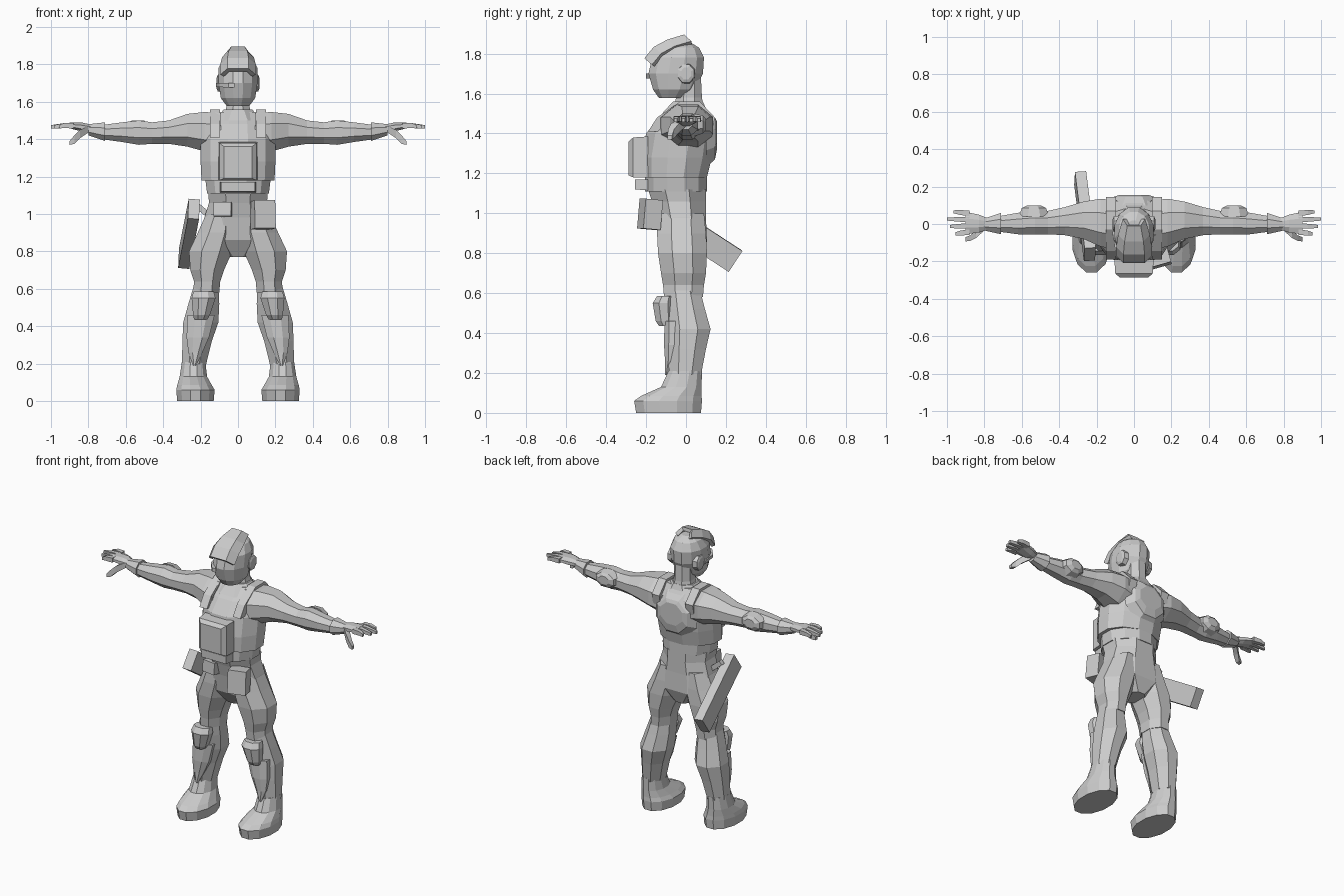
import bpy, bmesh
from math import cos, sin, pi, radians
from mathutils import Euler, Matrix, Vector


def make_object(name, bm, mirror=False):
    bmesh.ops.recalc_face_normals(bm, faces=bm.faces)
    me = bpy.data.meshes.new(name)
    bm.to_mesh(me)
    bm.free()
    ob = bpy.data.objects.new(name, me)
    bpy.context.collection.objects.link(ob)
    if mirror:
        ob.modifiers.new("Mirror", "MIRROR").use_axis[0] = True
    return ob


def loft(name, axis, rings, n=8, mirror=False):
    """Skin rings (t, a0, a1, b0, b1): position on axis, then extents on the other two axes."""
    bm = bmesh.new()
    loops = []
    k = 1 / cos(pi / n)
    for t, a0, a1, b0, b1 in rings:
        loop = []
        for i in range(n):
            ang = 2 * pi * (i + 0.5) / n
            a = (a0 + a1) / 2 + (a1 - a0) / 2 * k * cos(ang)
            b = (b0 + b1) / 2 + (b1 - b0) / 2 * k * sin(ang)
            co = {"x": (t, a, b), "y": (a, t, b), "z": (a, b, t)}[axis]
            loop.append(bm.verts.new(co))
        loops.append(loop)
    for lo, hi in zip(loops, loops[1:]):
        for i in range(n):
            j = (i + 1) % n
            bm.faces.new((lo[i], lo[j], hi[j], hi[i]))
    bm.faces.new(loops[0])
    bm.faces.new(loops[-1])
    return make_object(name, bm, mirror)


def sym(z, x, y0, y1):
    return (z, -x, x, y0, y1)


def box(name, centre, size, rot=(0, 0, 0), mirror=False):
    bm = bmesh.new()
    m = Matrix.LocRotScale(Vector(centre), Euler([radians(r) for r in rot]), Vector(size))
    bmesh.ops.create_cube(bm, size=1, matrix=m)
    return make_object(name, bm, mirror)


# Torso: vest, belt, hips
loft("vest", "z", [sym(1.18, .195, -.215, .105), sym(1.28, .20, -.22, .13),
                   sym(1.40, .20, -.20, .145), sym(1.48, .185, -.135, .135),
                   sym(1.545, .14, -.06, .085)], n=12)
loft("belt", "z", [sym(1.11, .165, -.205, .105), sym(1.19, .175, -.205, .105)], n=12)
loft("hips", "z", [sym(1.12, .16, -.19, .10), sym(1.06, .155, -.17, .10),
                   sym(.98, .18, -.15, .10), sym(.86, .20, -.13, .105),
                   sym(.77, .06, -.07, .07)])
loft("back_plate", "y", [(.10, -.15, .15, 1.23, 1.52), (.145, -.11, .11, 1.27, 1.48),
                         (.155, -.08, .08, 1.32, 1.46)])
loft("collar", "z", [sym(1.50, .125, -.12, .11), sym(1.56, .075, -.065, .085)])
for i, (x0, x1) in enumerate([(.095, .15), (-.15, -.095)]):
    loft("shoulder_strap", "z", [(1.41, x0, x1, -.19, .13), (1.48, x0, x1, -.145, .145),
                                 (1.56, x0, x1, -.03, .07)], n=4)

# Pouches and buckle
loft("chest_pouch", "y", [(-.19, -.105, .105, 1.18, 1.385), (-.265, -.10, .10, 1.18, 1.38),
                          (-.287, -.075, .075, 1.19, 1.36)], n=4)
loft("buckle", "y", [(-.19, -.095, .095, 1.115, 1.17), (-.255, -.09, .09, 1.12, 1.17)], n=4)
box("hip_pouch", (.133, -.18, .995), (.115, .09, .15), (-5, 0, 16))
box("small_pouch", (-.08, -.16, 1.025), (.095, .06, .075), (-5, 0, -8))

# Slab-shaped sidearm case hung on the right hip
box("sidearm_case", (-.262, .042, .894), (.06, .49, .125), (-33, 5, 4))
box("case_strap", (-.20, -.04, 1.03), (.09, .03, .03), (0, 40, 0))

# Neck, head and helmet
loft("neck", "z", [sym(1.52, .075, -.06, .09), sym(1.58, .06, -.05, .08),
                   sym(1.68, .06, -.04, .075)])
loft("head", "z", [sym(1.577, .06, -.135, -.01), sym(1.62, .092, -.165, .045),
                   sym(1.70, .104, -.188, .085), sym(1.78, .104, -.17, .09),
                   sym(1.83, .08, -.115, .065), sym(1.858, .035, -.05, .02)], n=12)
loft("ear_cup", "x", [(.08, -.045, .045, 1.65, 1.75), (.108, -.04, .04, 1.655, 1.745),
                      (.114, -.025, .025, 1.67, 1.73)], mirror=True)
loft("microphone_arm", "y", [(-.03, -.118, -.10, 1.68, 1.70), (-.14, -.10, -.08, 1.68, 1.70),
                             (-.19, -.06, -.03, 1.675, 1.70), (-.20, -.05, -.02, 1.675, 1.70)], n=4)

# Raised visor: bent plate over the brow
bm = bmesh.new()
rows = []
for y, z, w in [(-.20, 1.77, .085), (-.155, 1.825, .085), (-.09, 1.86, .075), (-.008, 1.885, .05)]:
    cols = [(-w, .035, -.03), (-w * .6, 0, 0), (w * .6, 0, 0), (w, .035, -.03)]
    rows.append([bm.verts.new((x, y + dy, z + dz)) for x, dy, dz in cols])
for r, s in zip(rows, rows[1:]):
    for i in range(3):
        bm.faces.new((r[i], r[i + 1], s[i + 1], s[i]))
visor = make_object("raised_visor", bm)
solid = visor.modifiers.new("Thickness", "SOLIDIFY")
solid.thickness = .025
solid.offset = 0

# Arms
loft("arm", "x", [(.09, -.14, .125, 1.31, 1.54), (.18, -.12, .135, 1.335, 1.545),
                  (.27, -.08, .12, 1.36, 1.535), (.37, -.06, .09, 1.375, 1.50),
                  (.46, -.055, .07, 1.375, 1.49), (.53, -.055, .07, 1.37, 1.50),
                  (.62, -.055, .06, 1.385, 1.49), (.73, -.04, .04, 1.40, 1.475),
                  (.80, -.03, .025, 1.425, 1.475)], mirror=True)
loft("elbow_pad", "y", [(.04, .455, .615, 1.385, 1.50), (.085, .47, .60, 1.40, 1.49),
                        (.10, .50, .57, 1.42, 1.475)], mirror=True)
loft("glove_cuff", "x", [(.71, -.055, .06, 1.39, 1.49), (.80, -.035, .03, 1.42, 1.48)], mirror=True)

# Hands
loft("palm", "x", [(.78, -.03, .03, 1.435, 1.477), (.83, -.045, .05, 1.44, 1.488),
                   (.90, -.055, .065, 1.458, 1.488)], mirror=True)
for i, tip in enumerate([.955, .985, 1.0, .965]):
    y = -.043 + i * .033
    s = (i - 1.5) * .004
    loft("finger", "x", [(.88, y - .015, y + .015, 1.457, 1.487),
                         (.93, y + s - .013, y + s + .013, 1.46, 1.486),
                         (tip, y + 1.5 * s - .008, y + 1.5 * s + .008, 1.457, 1.475)], n=4, mirror=True)
loft("thumb", "x", [(.80, -.035, .0, 1.435, 1.47), (.845, -.075, -.035, 1.405, 1.45),
                    (.875, -.09, -.06, 1.375, 1.42), (.90, -.093, -.07, 1.37, 1.39)],
     n=4, mirror=True)

# Legs
loft("thigh", "z", [(1.00, .01, .17, -.14, .09), (.90, .01, .215, -.145, .10),
                    (.80, .03, .262, -.14, .105), (.70, .075, .255, -.125, .10),
                    (.64, .095, .235, -.115, .09), (.58, .10, .24, -.11, .085)], mirror=True)
loft("calf", "z", [(.62, .105, .235, -.105, .07), (.52, .10, .265, -.10, .095),
                   (.42, .105, .293, -.095, .123), (.32, .14, .297, -.09, .10),
                   (.19, .172, .30, -.085, .075)], mirror=True)
loft("knee_pad", "z", [(.435, .165, .235, -.135, -.06), (.46, .15, .24, -.152, -.06),
                       (.55, .12, .248, -.167, -.06), (.585, .13, .238, -.145, -.06)], mirror=True)
loft("shin_guard", "z", [(.46, .125, .27, -.108, -.03), (.34, .155, .275, -.11, -.03),
                         (.26, .19, .265, -.105, -.05), (.19, .225, .24, -.105, -.085)], mirror=True)

# Boots
loft("boot", "z", [(0, .13, .325, -.25, .075), (.06, .125, .33, -.26, .08),
                   (.085, .14, .325, -.225, .078), (.13, .165, .312, -.125, .078),
                   (.21, .175, .30, -.088, .08)], n=12, mirror=True)
